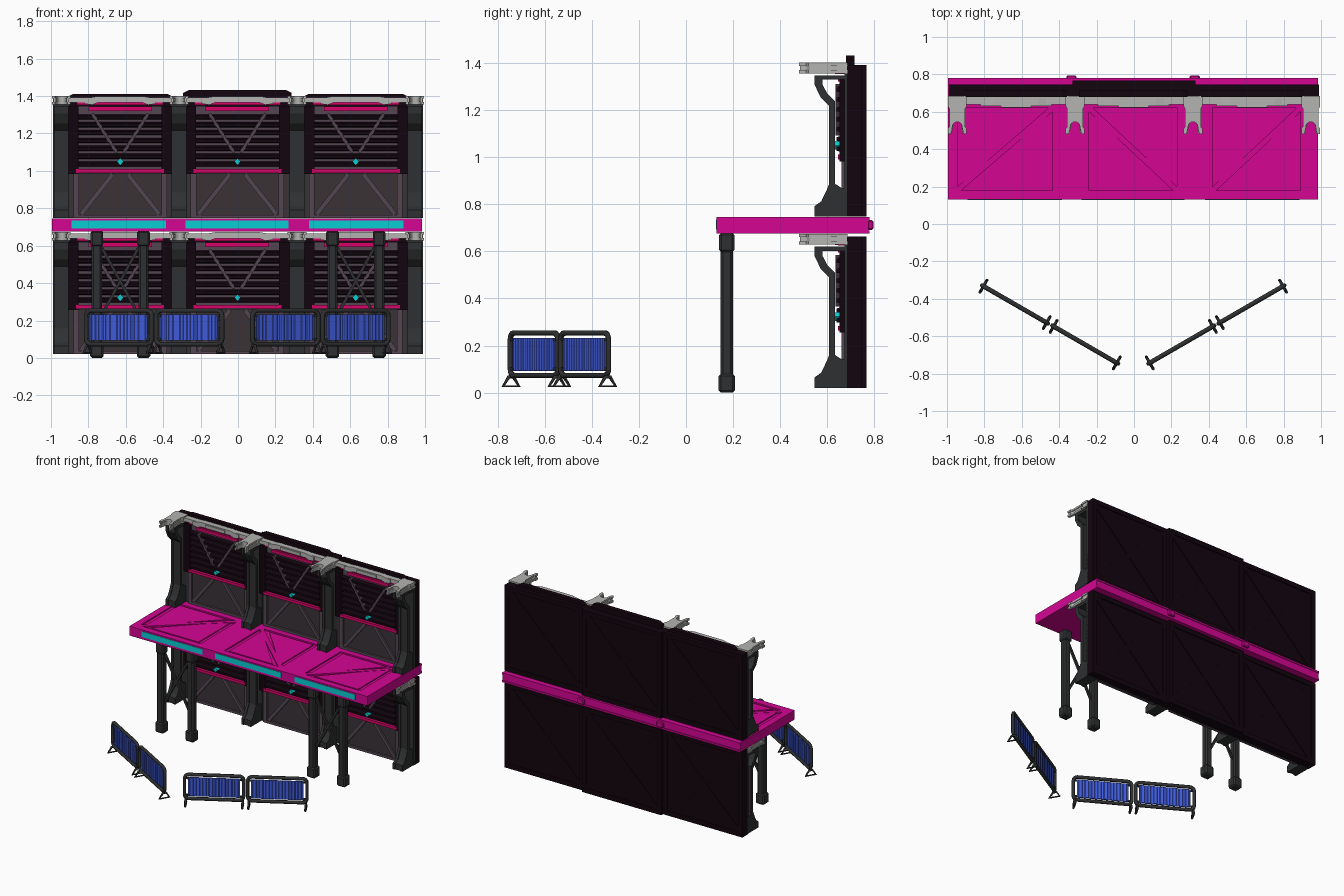
import bpy, bmesh, math
from mathutils import Matrix, Vector

if "Cube" in bpy.data.objects:
    bpy.data.objects.remove(bpy.data.objects["Cube"])


def material(name, r, g, b):
    m = bpy.data.materials.new(name)
    m.diffuse_color = [(c / 255) ** 2.2 for c in (r, g, b)] + [1]
    m.use_nodes = True
    m.node_tree.nodes["Principled BSDF"].inputs["Base Color"].default_value = m.diffuse_color
    return m


BLACK = material("near_black", 26, 13, 22)
DARK = material("dark_steel", 50, 51, 52)
PLUM = material("plum_grey", 84, 72, 82)
PLATE = material("plate_grey", 60, 54, 57)
MAGENTA = material("magenta", 212, 14, 146)
STRIP = material("pink_strip", 215, 12, 105)
METAL = material("light_metal", 178, 178, 176)
CYAN = material("cyan", 16, 205, 210)
BLUE = material("blue", 68, 94, 222)


def prism(name, pts, axis, a, b, mat, bevel=0):
    """Extrude a 2D outline from a to b along an axis."""
    place = {"x": lambda p, t: (t, p[0], p[1]),
             "y": lambda p, t: (p[0], t, p[1]),
             "z": lambda p, t: (p[0], p[1], t)}[axis]
    bm = bmesh.new()
    lo = [bm.verts.new(place(p, a)) for p in pts]
    hi = [bm.verts.new(place(p, b)) for p in pts]
    bm.faces.new(lo)
    bm.faces.new(hi)
    for i in range(len(pts)):
        j = (i + 1) % len(pts)
        bm.faces.new((lo[i], lo[j], hi[j], hi[i]))
    bmesh.ops.recalc_face_normals(bm, faces=bm.faces)
    me = bpy.data.meshes.new(name)
    bm.to_mesh(me)
    bm.free()
    ob = bpy.data.objects.new(name, me)
    me.materials.append(mat)
    bpy.context.collection.objects.link(ob)
    if bevel:
        mod = ob.modifiers.new("bevel", "BEVEL")
        mod.width, mod.segments = bevel, 1
    return ob


def box(name, x0, x1, y0, y1, z0, z1, mat, bevel=0):
    return prism(name, [(x0, y0), (x1, y0), (x1, y1), (x0, y1)], "z", z0, z1, mat, bevel)


def bar(name, p, q, w, axis, a, b, mat):
    """Straight strip of width w from p to q."""
    p, q = Vector(p), Vector(q)
    n = (q - p).normalized().orthogonal() * w / 2
    return prism(name, [p + n, q + n, q - n, p - n], axis, a, b, mat)


def tube(name, pts, r, mat, matrix):
    """Closed round tube along points."""
    cu = bpy.data.curves.new(name, "CURVE")
    cu.dimensions, cu.bevel_depth, cu.bevel_resolution = "3D", r, 1
    sp = cu.splines.new("POLY")
    sp.points.add(len(pts) - 1)
    for s, p in zip(sp.points, pts):
        s.co = (*p, 1)
    sp.use_cyclic_u = True
    cu.materials.append(mat)
    ob = bpy.data.objects.new(name, cu)
    ob.matrix_world = matrix
    bpy.context.collection.objects.link(ob)


# Wall panels: three columns on two storeys
H = 0.643
for zb in (0.02, 0.747):
    for x0, x1, cx, back in ((-0.99, -0.33, -0.63, 0.745), (-0.33, 0.33, -0.003, 0.767), (0.33, 0.99, 0.63, 0.745)):
        zt = zb + H
        box("wall_core", x0, x1, 0.683, back - 0.008, zb, zt, BLACK)
        # back frame and cross
        for a, b in ((x0, x0 + 0.035), (x1 - 0.035, x1)):
            box("back_frame_side", a, b, back - 0.01, back, zb, zt, BLACK)
        for a, b in ((zb, zb + 0.035), (zt - 0.035, zt)):
            box("back_frame_rail", x0, x1, back - 0.01, back, a, b, BLACK)
        bar("back_brace", (x0 + .03, zb + .03), (x1 - .03, zt - .03), 0.04, "y", back - .01, back - .002, BLACK)
        bar("back_brace", (x0 + .03, zt - .03), (x1 - .03, zb + .03), 0.04, "y", back - .01, back - .003, BLACK)
        # lower braced plate
        box("lower_plate", cx - 0.28, cx + 0.28, 0.675, 0.69, zb, zb + 0.245, PLATE)
        box("lower_sill", cx - 0.25, cx + 0.25, 0.66, 0.68, zb, zb + 0.018, PLUM)
        box("louver_back", cx - 0.24, cx + 0.24, 0.665, 0.69, zb + 0.24, zb + 0.6, PLUM)
        for s in (-1, 1):
            e = sorted((cx + s * 0.22, cx + s * 0.25))
            box("lower_post", *e, 0.66, 0.68, zb, zb + 0.24, PLUM)
            bar("lower_brace", (cx + s * .21, zb + .02), (cx + s * .04, zb + .235), .024, "y", .662, .68, PLUM)
            e = sorted((cx + s * 0.222, cx + s * 0.278))
            box("louver_cheek", *e, 0.652, 0.69, zb + 0.235, zb + 0.60, BLACK)
            bar("louver_brace", (cx + s * .15, zb + .56), (cx + s * .018, zb + .35), .016, "y", .634, .67, PLUM)
        for i in range(7):
            z = zb + 0.275 + i * 0.042
            prism("louver_slat", [(.67, z), (.638, z + .004), (.638, z + .02), (.67, z + .03)],
                  "x", cx - 0.225, cx + 0.225, BLACK)
        for w, z0, z1 in ((0.235, 0.243, 0.263), (0.17, 0.574, 0.597), (0.23, 0.605, 0.63)):
            box("pink_strip", cx - w, cx + w, 0.645, 0.69, zb + z0, zb + z1, STRIP)
        d = 0.018
        z = zb + 0.303
        prism("cyan_light", [(cx - d, z), (cx, z - d), (cx + d, z), (cx, z + d)], "y", 0.63, 0.66, CYAN)
        # light metal latch on the rail
        prism("rail_latch", [(cx - .19, zb + .612), (cx - .15, zb + .606), (cx - .12, zb + .618), (cx + .12, zb + .618),
                             (cx + .15, zb + .606), (cx + .19, zb + .612), (cx + .19, zb + .64), (cx + .12, zb + .652),
                             (cx - .12, zb + .652), (cx - .19, zb + .64)], "y", 0.632, 0.672, METAL)
        box("latch_grip", cx - 0.08, cx + 0.08, 0.624, 0.64, zb + 0.622, zb + 0.646, METAL)
    box("top_rail", -0.99, 0.99, 0.64, 0.685, zb + 0.618, zb + 0.645, METAL)

# Raised caps along the top of the wall
for cx, w, z in ((-0.63, 0.28, 1.412), (-0.003, 0.29, 1.432), (0.63, 0.28, 1.412)):
    prism("wall_cap", [(cx - w, 1.38), (cx + w, 1.38), (cx + w, z - .015), (cx + w - .03, z),
                       (cx - w + .03, z), (cx - w, z - .015)], "y", 0.68, 0.715, BLACK)

# Pillars with stepped feet and brackets, topped by forked clamps
PILLAR = [(.685, 0), (.552, 0), (.552, .045), (.58, .065), (.604, .115), (.614, .14), (.614, .47), (.578, .505),
          (.552, .56), (.552, .60), (.685, .60), (.685, .582), (.58, .582), (.58, .56), (.6, .522), (.632, .49),
          (.632, .14), (.66, .122), (.685, .122)]
ARCH = [(0.026 * math.cos(t), 0.52 + 0.026 * math.sin(t)) for t in (i * math.pi / 8 for i in range(9))]
CLAMP = [(.05, .685), (-.05, .685), (-.05, .63), (-.042, .615), (-.042, .52), (-.05, .51), (-.05, .48), (-.034, .48)]
CLAMP += ARCH[::-1] + [(.034, .48), (.05, .48), (.05, .51), (.042, .52), (.042, .615), (.05, .63)]
for zb in (0.02, 0.747):
    for cx in (-0.945, -0.315, 0.315, 0.945):
        prism("pillar", [(y, zb + z) for y, z in PILLAR], "x", cx - 0.038, cx + 0.038, DARK)
        for s in (-1, 1):
            x = cx + s * 0.03
            prism("pillar_flange", [(y - 0.006, zb + z) for y, z in PILLAR], "x", x - 0.01, x + 0.01, DARK)
        box("pillar_backing", cx - 0.045, cx + 0.045, 0.672, 0.69, zb, zb + 0.61, DARK)
        for z0, z1 in ((0.608, 0.622), (0.64, 0.654)):
            prism("clamp_plate", [(cx + x, y) for x, y in CLAMP], "z", zb + z0, zb + z1, METAL)
        prism("clamp_web", [(cx + x * 0.85, y + 0.004) for x, y in CLAMP], "z", zb + 0.62, zb + 0.642, METAL)

# Balcony deck with raised frame and diagonal ribs
box("deck", -0.995, 0.985, 0.13, 0.775, 0.675, 0.735, MAGENTA)
for y0, y1 in ((0.13, 0.18), (0.62, 0.775)):
    box("deck_frame_long", -0.995, 0.985, y0, y1, 0.73, 0.745, MAGENTA)
for x0, x1 in ((-0.995, -0.945), (-0.435, -0.24), (0.23, 0.42), (0.89, 0.985)):
    box("deck_frame_cross", x0, x1, 0.18, 0.62, 0.73, 0.745, MAGENTA)
for x0, x1, y0, y1 in ((-.945, -.435, .18, .62), (-.24, .23, .62, .18), (.42, .89, .18, .62)):
    bar("deck_diagonal", (x0, y0), (x1, y1), 0.03, "z", 0.73, 0.7449, MAGENTA)
    xa, xb = x0 + 0.02, x1 - 0.02
    ya, yb = (0.2, 0.6)
    for tri in (((x0 + .015, y1), (x1 - .05, y1), (x0 + .015, y0)), ((x1 - .015, y0), (x0 + .05, y0), (x1 - .015, y1))):
        c = sum((Vector(p) for p in tri), Vector((0, 0))) / 3
        prism("deck_infill", [c + (Vector(p) - c) * 0.9 for p in tri], "z", 0.73, 0.743, MAGENTA)
for x0, x1 in ((-0.89, -0.385), (-0.28, 0.27), (0.38, 0.885)):
    box("deck_light", x0, x1, 0.127, 0.14, 0.693, 0.735, CYAN)
for z0, z1 in ((0.675, 0.688), (0.732, 0.745)):
    box("deck_back_lip", -0.995, 0.985, 0.77, 0.78, z0, z1, MAGENTA)
for cx in (-0.335, 0.325):
    box("deck_back_knob", cx - 0.027, cx + 0.027, 0.77, 0.795, 0.69, 0.732, MAGENTA, 0.006)

# Balcony legs with collars, feet and cross braces
for s in (-1, 1):
    for cx in (s * 0.505, s * 0.755):
        box("leg", cx - 0.027, cx + 0.027, 0.147, 0.199, 0.01, 0.68, DARK, 0.01)
        box("leg_foot", cx - 0.036, cx + 0.036, 0.139, 0.207, 0.0, 0.08, DARK, 0.01)
        box("leg_collar", cx - 0.034, cx + 0.034, 0.141, 0.205, 0.595, 0.68, DARK, 0.01)
    for a, b in ((0.515, 0.745), (0.745, 0.515)):
        bar("leg_brace", (s * a, 0.62), (s * b, 0.2), 0.016, "y", 0.165, 0.181, DARK)

# Crowd fences: rounded tube frame, ribbed blue panel, triangular feet
L, Z0, Z1, R = 0.203, 0.073, 0.253, 0.03
loop = []
for k, (cx, cz) in enumerate(((L - R, Z1 - R), (R - L, Z1 - R), (R - L, Z0 + R), (L - R, Z0 + R))):
    for i in range(5):
        t = math.pi / 2 * (k + i / 4)
        loop.append((cx + R * math.cos(t), 0, cz + R * math.sin(t)))
for s in (-1, 1):
    for x, y in ((0.632, -0.43), (0.257, -0.645)):
        m = Matrix.Translation((s * x - 0.004, y, 0)) @ Matrix.Rotation(s * math.pi / 6, 4, "Z")
        tube("fence_frame", loop, 0.0125, DARK, m)
        box("fence_panel", -0.178, 0.178, -0.003, 0.003, 0.092, 0.233, BLUE).matrix_world = m
        for i in range(8):
            c = -0.154 + i * 0.044
            prism("fence_rib", [(c - .018, 0), (c - .01, -.007), (c + .01, -.007), (c + .018, 0),
                                (c + .01, .007), (c - .01, .007)], "z", 0.094, 0.231, BLUE).matrix_world = m
        for e in (-1, 1):
            for z in (0.1, 0.225):
                box("fence_clip", e * 0.185 - 0.012, e * 0.185 + 0.012, -0.006, 0.006,
                    z - 0.006, z + 0.006, DARK).matrix_world = m
            foot = [(e * 0.195, a, z) for a, z in ((-.012, .066), (-.038, .028), (.038, .028), (.012, .066))]
            tube("fence_foot", foot, 0.008, DARK, m)
